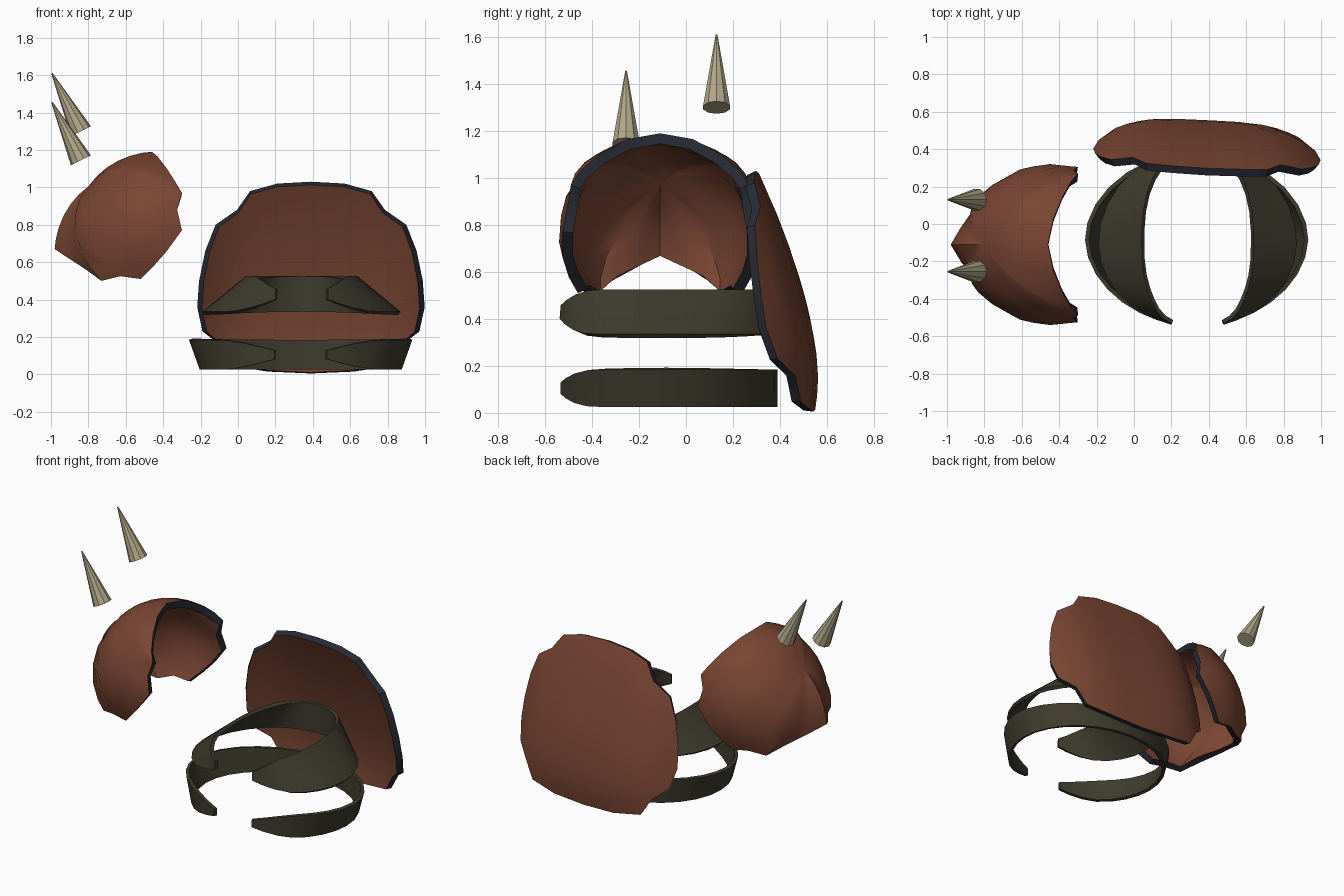
import bpy, bmesh, math
from mathutils import Vector

if "Cube" in bpy.data.objects:
    bpy.data.objects.remove(bpy.data.objects["Cube"])


def material(name, rgb):
    m = bpy.data.materials.new(name)
    m.diffuse_color = (*rgb, 1)
    m.use_nodes = True
    m.node_tree.nodes["Principled BSDF"].inputs["Base Color"].default_value = m.diffuse_color
    return m


LEATHER = material("red_brown_leather", (0.19, 0.06, 0.033))
TRIM = material("dark_navy_trim", (0.022, 0.024, 0.036))
STRAP = material("olive_strap", (0.048, 0.043, 0.026))
BONE = material("pale_bone", (0.44, 0.385, 0.25))


def build(name, verts, faces, inside, mats, thickness, smooth=32):
    """Open surface facing away from `inside`, thickened inward."""
    me = bpy.data.meshes.new(name)
    me.from_pydata([tuple(v) for v in verts], [], faces)
    bm = bmesh.new()
    bm.from_mesh(me)
    bmesh.ops.recalc_face_normals(bm, faces=bm.faces)
    c = Vector(inside)
    if sum(f.normal.dot(f.calc_center_median() - c) for f in bm.faces) < 0:
        bmesh.ops.reverse_faces(bm, faces=bm.faces)
    bm.to_mesh(me)
    bm.free()
    for m in mats:
        me.materials.append(m)
    ob = bpy.data.objects.new(name, me)
    bpy.context.collection.objects.link(ob)
    bpy.ops.object.select_all(action='DESELECT')
    bpy.context.view_layer.objects.active = ob
    ob.select_set(True)
    sol = ob.modifiers.new("thickness", 'SOLIDIFY')
    sol.thickness = thickness
    sol.offset = -1
    sol.material_offset_rim = len(mats) - 1
    bpy.ops.object.modifier_apply(modifier=sol.name)
    bpy.ops.object.shade_smooth_by_angle(angle=math.radians(smooth))
    return ob


def ringed(n, rings, point):
    """Concentric rings from outline (r = 1) to a centre vertex (r = 0)."""
    verts = [point(i, r) for r in rings for i in range(n)] + [point(0, 0.0)]
    faces = []
    for k in range(len(rings) - 1):
        for i in range(n):
            j = (i + 1) % n
            faces.append((k * n + i, k * n + j, (k + 1) * n + j, (k + 1) * n + i))
    b = (len(rings) - 1) * n
    faces += [(b + i, b + (i + 1) % n, len(verts) - 1) for i in range(n)]
    return verts, faces


RINGS = (1, 0.88, 0.72, 0.54, 0.36, 0.18)

# Back plate: notched outline (x offset, z) on a leaning, bulged surface
CX = 0.39
half = [(0, 1.03), (0.18, 1.02), (0.325, 0.98), (0.395, 0.88), (0.51, 0.80),
        (0.565, 0.66), (0.598, 0.50), (0.608, 0.36), (0.58, 0.23),
        (0.49, 0.16), (0.42, 0.045), (0.23, 0.015), (0, 0.005)]
outline = half + [(-x, z) for x, z in half[-2:0:-1]]


def plate_point(i, r):
    x = outline[i][0] * r
    z = 0.5 + (outline[i][1] - 0.5) * r
    y = 0.555 - 0.315 * abs(z - 0.15) ** 1.6 - 1.15 * x ** 4 - 0.05 * x
    return Vector((CX + x, y, z))


v, f = ringed(len(outline), RINGS, plate_point)
build("back_plate", v, f, (CX, -1, 0.5), [LEATHER, TRIM], 0.042)

# Shoulder guard: near-spherical shell with a notched saddle outline
MY = -0.11
O = Vector((-0.50, MY, 0.72))
CROWN = Vector((-0.80, MY, 1.005)) - O
half = [(-0.46, -0.11, 1.19), (-0.43, -0.25, 1.165), (-0.38, -0.37, 1.10),
        (-0.335, -0.45, 1.03), (-0.30, -0.49, 0.97), (-0.325, -0.505, 0.88),
        (-0.30, -0.525, 0.77), (-0.38, -0.525, 0.66), (-0.45, -0.50, 0.58),
        (-0.52, -0.46, 0.51), (-0.63, -0.45, 0.525), (-0.73, -0.40, 0.50),
        (-0.82, -0.31, 0.565), (-0.92, -0.21, 0.63), (-0.98, -0.11, 0.67)]
rim = [Vector(p) for p in half]
rim += [Vector((p.x, 2 * MY - p.y, p.z)) for p in rim[-2:0:-1]]


def shoulder_point(i, r):
    b = rim[i] - O
    d = CROWN.normalized().slerp(b.normalized(), r)
    return O + d * (CROWN.length + (b.length - CROWN.length) * r)


v, f = ringed(len(rim), RINGS, shoulder_point)
build("shoulder_guard", v, f, O, [LEATHER, TRIM], 0.045)


# Waist straps: open-fronted flared bands with tapered tips
def strap(name, cx, cy, front, back, low, high):
    """low / high edges are (half width, z, squareness)."""
    def edge(e, t):
        w, z, n = e
        start = math.asin((0.14 / w) ** (n / 2))
        a = math.pi + t * (math.pi - start)
        s, c = math.sin(a), math.cos(a)
        x = math.copysign(abs(s) ** (2 / n), s) * w
        y = abs(c) ** (2 / n) * (cy - front if c > 0 else back - cy)
        return Vector((cx + x, cy - y if c > 0 else cy + y, z))

    n = 28
    verts, faces = [], []
    for i in range(n + 1):
        u = 2 * i / n - 1
        t = math.copysign(1 - (1 - abs(u)) ** 1.15, u)
        lo, hi = edge(low, t), edge(high, t)
        mid = (lo + hi) / 2
        k = 0.3 + 0.7 * math.sin(math.pi / 2 * min(1, (1 - abs(t)) / 0.22))
        verts += [mid + (lo - mid) * k, mid, mid + (hi - mid) * k]
    for i in range(n):
        for j in (0, 1):
            a = 3 * i + j
            faces.append((a, a + 3, a + 4, a + 1))
    build(name, verts, faces, (cx, cy, (low[1] + high[1]) / 2), [STRAP], 0.022)


strap("upper_strap", 0.34, -0.10, -0.56, 0.40, (0.53, 0.335, 2.0), (0.30, 0.525, 2.4))
strap("lower_strap", 0.335, -0.08, -0.55, 0.39, (0.54, 0.025, 2.0), (0.597, 0.185, 1.9))

# Spikes: two faceted cones leaning outward
for name, y, z in (("rear_spike", 0.13, 1.30), ("front_spike", -0.255, 1.145)):
    axis = Vector((-0.155, 0, 0.31))
    base = Vector((-0.84, y, z))
    bpy.ops.mesh.primitive_cone_add(
        vertices=10, radius1=0.06, radius2=0.004, depth=axis.length,
        location=base + axis / 2, rotation=axis.to_track_quat('Z', 'Y').to_euler())
    bpy.context.object.name = name
    bpy.context.object.data.materials.append(BONE)
